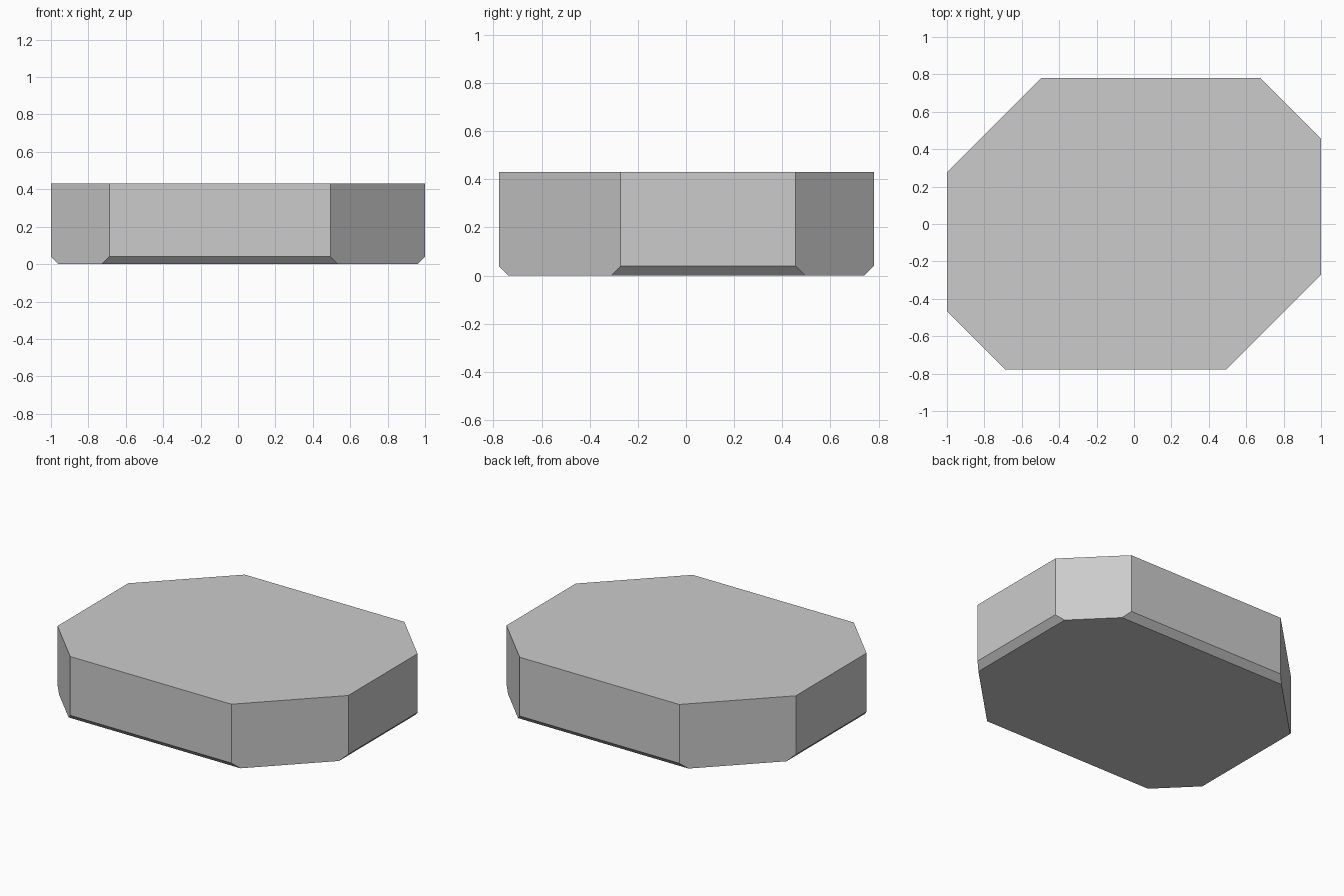
import bpy, bmesh
from mathutils import Vector

if "Cube" in bpy.data.objects:
    bpy.data.objects.remove(bpy.data.objects["Cube"])

HEIGHT, CHAMFER = 0.43, 0.04

# Plan outline as its four diagonal corner cuts, counter-clockwise
CUTS = [((0.495, -0.777), (1.0, -0.272)),
        ((1.0, 0.455), (0.675, 0.78)),
        ((-0.497, 0.78), (-1.0, 0.277)),
        ((-1.0, -0.465), (-0.688, -0.777))]


def ring(bm, z, inset):
    """Outline at height z; only the straight sides move in, the diagonals stay upright."""
    verts = []
    for a, b in CUTS:
        a, b = Vector(a), Vector(b)
        d = b - a
        step = Vector((d.x / abs(d.x), d.y / abs(d.y))) * inset
        verts += [bm.verts.new((*(a + step), z)), bm.verts.new((*(b - step), z))]
    return verts


# Slab with chamfered underside
bm = bmesh.new()
rings = [ring(bm, 0, CHAMFER), ring(bm, CHAMFER, 0), ring(bm, HEIGHT, 0)]
for low, high in zip(rings, rings[1:]):
    for i in range(8):
        j = (i + 1) % 8
        bm.faces.new((low[i], low[j], high[j], high[i]))
bm.faces.new(rings[0][::-1])
bm.faces.new(rings[-1])
bmesh.ops.recalc_face_normals(bm, faces=bm.faces)

mesh = bpy.data.meshes.new("octagonal_slab")
bm.to_mesh(mesh)
bm.free()
bpy.context.collection.objects.link(bpy.data.objects.new("octagonal_slab", mesh))
